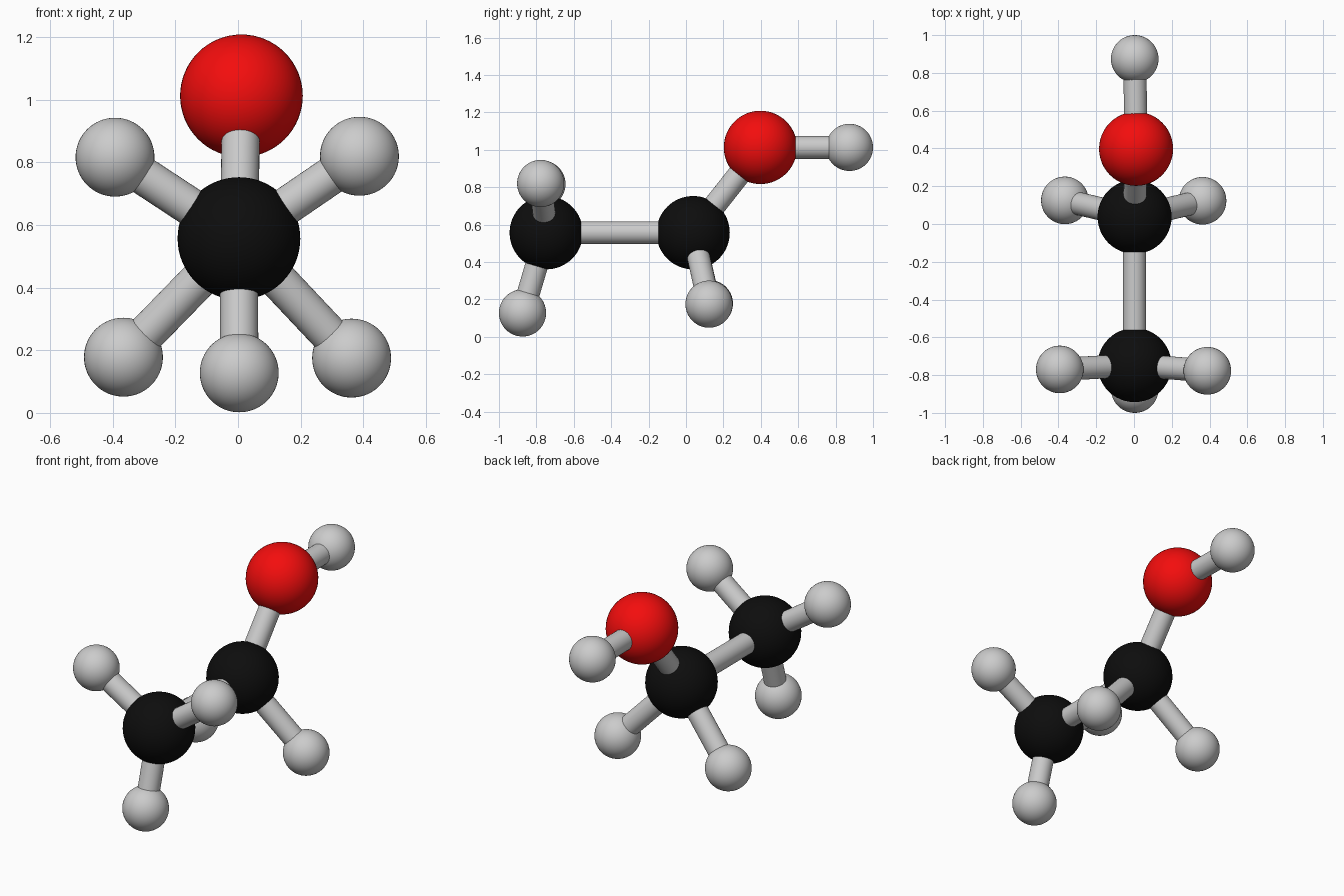
import bpy
from mathutils import Vector

if "Cube" in bpy.data.objects:
    bpy.data.objects.remove(bpy.data.objects["Cube"])


def material(name, rgb):
    mat = bpy.data.materials.new(name)
    mat.diffuse_color = (*rgb, 1)
    mat.use_nodes = True
    mat.node_tree.nodes["Principled BSDF"].inputs["Base Color"].default_value = mat.diffuse_color
    return mat


BLACK = material("carbon_black", (0.004, 0.004, 0.004))
RED = material("oxygen_red", (0.9, 0.004, 0.004))
BIG, SMALL, BOND = 0.196, 0.126, 0.061

# Atoms: position, radius, material
atoms = {
    "carbon_end": ((0.003, -0.747, 0.557), BIG, BLACK),
    "carbon_middle": ((0.003, 0.038, 0.557), BIG, BLACK),
    "oxygen": ((0.011, 0.398, 1.013), BIG, RED),
    "hydrogen_oxygen": ((0.004, 0.874, 1.013), SMALL, None),
    "hydrogen_end_left": ((-0.393, -0.77, 0.817), SMALL, None),
    "hydrogen_end_right": ((0.388, -0.777, 0.82), SMALL, None),
    "hydrogen_end_bottom": ((0.004, -0.874, 0.128), SMALL, None),
    "hydrogen_middle_left": ((-0.366, 0.125, 0.178), SMALL, None),
    "hydrogen_middle_right": ((0.363, 0.123, 0.175), SMALL, None),
}

# Bonds: pairs of joined atoms
bonds = [("carbon_end", "carbon_middle"), ("carbon_middle", "oxygen"),
         ("oxygen", "hydrogen_oxygen")]
bonds += [("carbon_end", "hydrogen_end_" + s) for s in ("left", "right", "bottom")]
bonds += [("carbon_middle", "hydrogen_middle_" + s) for s in ("left", "right")]

for name, (pos, radius, mat) in atoms.items():
    bpy.ops.mesh.primitive_uv_sphere_add(segments=48, ring_count=32,
                                         radius=radius, location=pos)
    ob = bpy.context.object
    ob.name = name
    bpy.ops.object.shade_smooth()
    if mat:
        ob.data.materials.append(mat)

for a, b in bonds:
    (pa, ra, _), (pb, rb, _) = atoms[a], atoms[b]
    pa, pb = Vector(pa), Vector(pb)
    axis = (pb - pa).normalized()
    # Each rod ends a little inside both balls
    start, end = pa + axis * ra * 0.75, pb - axis * rb * 0.75
    bpy.ops.mesh.primitive_cylinder_add(vertices=32, radius=BOND,
                                        depth=(end - start).length,
                                        location=(start + end) / 2)
    ob = bpy.context.object
    ob.name = f"bond_{a}_to_{b}"
    ob.rotation_euler = axis.to_track_quat('Z', 'Y').to_euler()
    bpy.ops.object.shade_smooth_by_angle()
